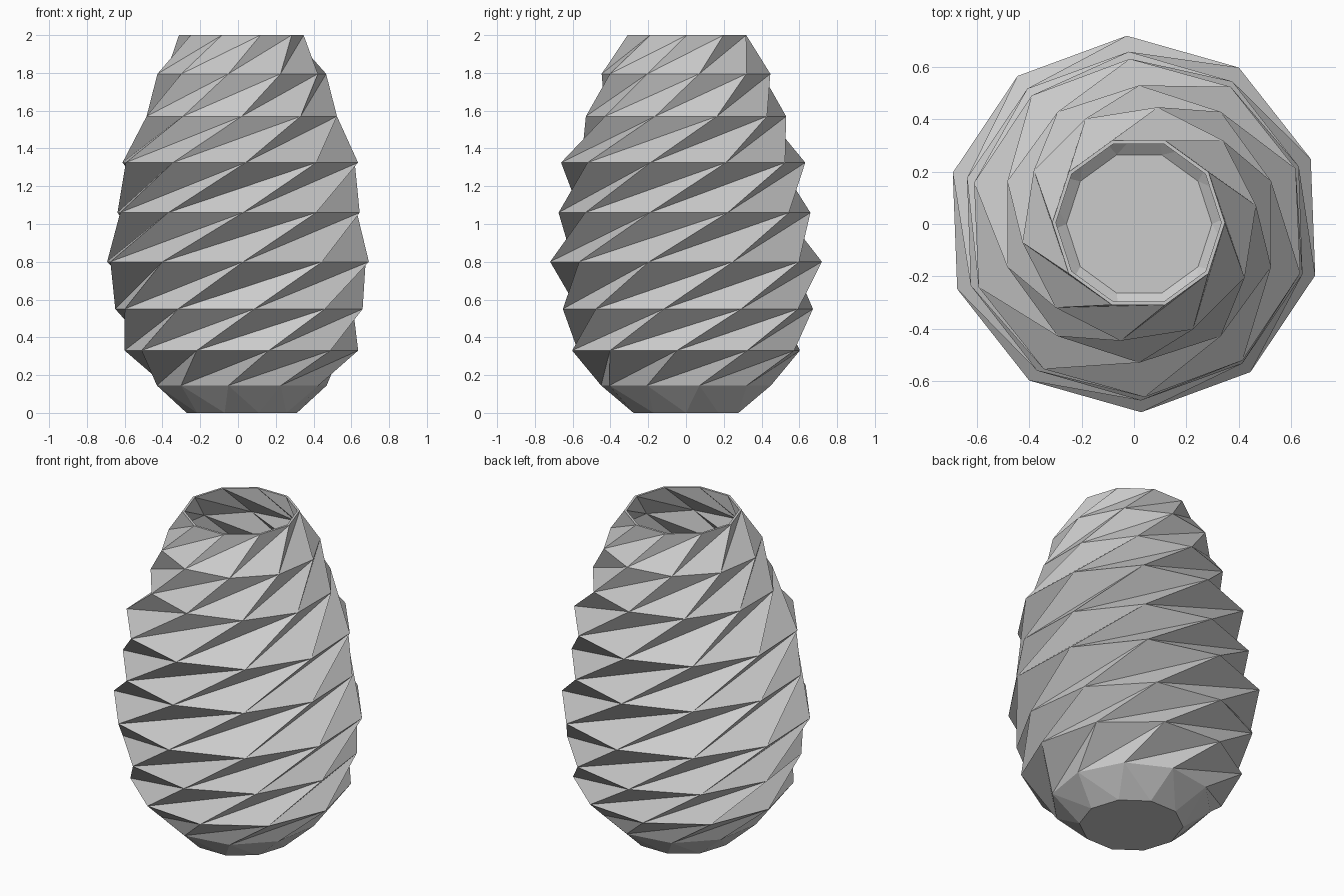
import bpy, bmesh, math

if "Cube" in bpy.data.objects:
    bpy.data.objects.remove(bpy.data.objects["Cube"])

SIDES = 10
WALL = 0.014

# Rings from base to rim: height, radius, phase in degrees, x offset, y offset
RINGS = [
    (0.00, 0.292, 0.0, 0.02, 0.0),
    (0.145, 0.455, -27.0, 0.02, 0.0),
    (0.33, 0.62, -4.5, 0.018, 0.0),
    (0.55, 0.667, 25.0, 0.005, 0.01),
    (0.80, 0.72, 56.2, 0.0, 0.0),
    (1.06, 0.667, 92.0, 0.003, -0.008),
    (1.325, 0.647, 128.5, 0.012, -0.015),
    (1.57, 0.53, 162.0, 0.02, 0.0),
    (1.795, 0.452, 189.0, 0.02, 0.0),
    (2.00, 0.33, 216.0, 0.0175, 0.005),
]

clay = bpy.data.materials.new("pale grey")
clay.diffuse_color = (0.6, 0.6, 0.6, 1)
clay.use_nodes = True
clay.node_tree.nodes["Principled BSDF"].inputs["Base Color"].default_value = clay.diffuse_color


def add_ring(bm, z, r, phase, ox, oy):
    return [bm.verts.new((ox + r * math.cos(math.radians(phase + 360 * i / SIDES)),
                          oy + r * math.sin(math.radians(phase + 360 * i / SIDES)), z))
            for i in range(SIDES)]


def add_wall(bm, rings, inward=False):
    """Join twisted rings with triangles, folding along the longer diagonal."""
    for low, up in zip(rings, rings[1:]):
        for i in range(SIDES):
            j = (i + 1) % SIDES
            for tri in ((low[i], low[j], up[j]), (low[i], up[j], up[i])):
                bm.faces.new(tri[::-1] if inward else tri)


bm = bmesh.new()
# Folded outer wall and base
outer = [add_ring(bm, *ring) for ring in RINGS]
add_wall(bm, outer)
bm.faces.new(outer[0][::-1])

# Inner wall and floor
inner = [add_ring(bm, max(z, WALL), r - WALL, p, ox, oy) for z, r, p, ox, oy in RINGS]
add_wall(bm, inner, inward=True)
bm.faces.new(inner[0])

# Flat rim
for i in range(SIDES):
    j = (i + 1) % SIDES
    bm.faces.new((outer[-1][i], outer[-1][j], inner[-1][j], inner[-1][i]))

mesh = bpy.data.meshes.new("folded_vase")
bm.to_mesh(mesh)
bm.free()
mesh.materials.append(clay)
vase = bpy.data.objects.new("folded_vase", mesh)
bpy.context.collection.objects.link(vase)
